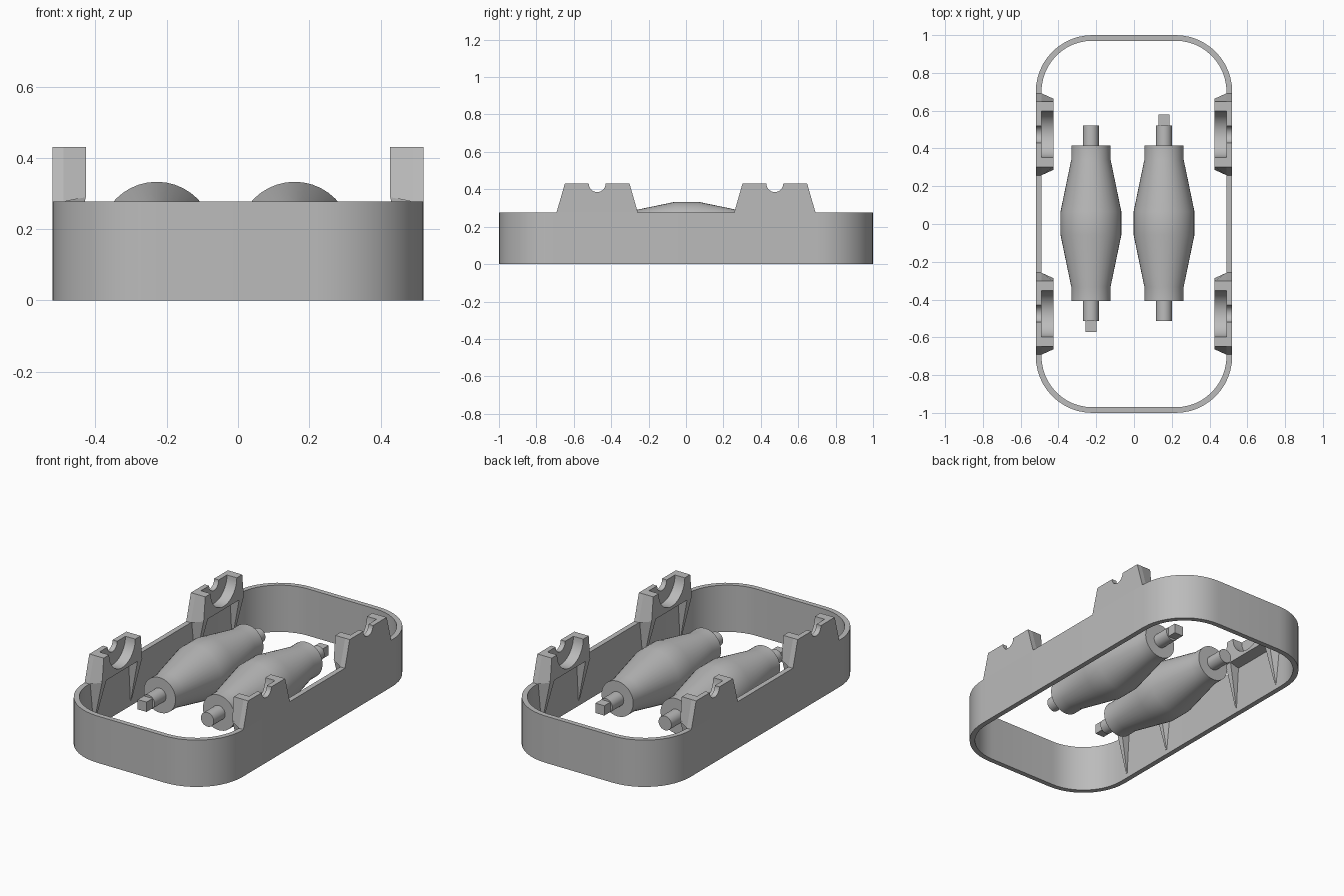
import bpy, bmesh, math
from mathutils import Vector

cube = bpy.data.objects.get("Cube")
if cube:
    bpy.data.objects.remove(cube, do_unlink=True)

grey = bpy.data.materials.new("plain_grey")
grey.use_nodes = True
colour = (0.5, 0.5, 0.5, 1)
grey.diffuse_color = colour
grey.node_tree.nodes["Principled BSDF"].inputs["Base Color"].default_value = colour

HALF_W, HALF_L, WALL, RIM = 0.52, 1.0, 0.03, 0.277
TOP, INNER_X, BEARING_Y = 0.43, 0.426, 0.475


def loft(name, rings, closed=False, mirror=False):
    """Bridge matching rings of points; cap the ends or close the loop."""
    bm = bmesh.new()
    loops = [[bm.verts.new(p) for p in ring] for ring in rings]
    pairs = list(zip(loops, loops[1:]))
    if closed:
        pairs.append((loops[-1], loops[0]))
    else:
        bm.faces.new(loops[0])
        bm.faces.new(loops[-1])
    for a, b in pairs:
        for i in range(len(a)):
            j = (i + 1) % len(a)
            bm.faces.new((a[i], a[j], b[j], b[i]))
    bmesh.ops.recalc_face_normals(bm, faces=bm.faces)
    mesh = bpy.data.meshes.new(name)
    bm.to_mesh(mesh)
    bm.free()
    mesh.materials.append(grey)
    obj = bpy.data.objects.new(name, mesh)
    bpy.context.collection.objects.link(obj)
    if mirror:
        mod = obj.modifiers.new("four_corners", 'MIRROR')
        mod.use_axis = (True, True, False)
        mod.use_mirror_merge = False
    bpy.ops.object.select_all(action='DESELECT')
    obj.select_set(True)
    bpy.context.view_layer.objects.active = obj
    bpy.ops.object.shade_smooth_by_angle(angle=math.radians(30))
    return obj


def rounded_rect(inset, z, radius=0.3, steps=12):
    r, points = radius - inset, []
    for k, (sx, sy) in enumerate([(1, 1), (-1, 1), (-1, -1), (1, -1)]):
        for i in range(steps + 1):
            a = math.pi / 2 * (k + i / steps)
            points.append((sx * (HALF_W - radius) + r * math.cos(a),
                           sy * (HALF_L - radius) + r * math.sin(a), z))
    return points


def saddle(x, base_half, top_half, base_z, radius, steps=20):
    """Tower outline with a half-round seat in its top edge."""
    arc = [(radius * math.cos(a), TOP + radius * math.sin(a))
           for a in (math.pi * (1 + i / steps) for i in range(steps + 1))]
    outline = [(-base_half, base_z), (-top_half, TOP), *arc,
               (top_half, TOP), (base_half, base_z)]
    return [(x, BEARING_Y + y, z) for y, z in outline]


# Rounded frame wall
loft("frame_wall", [rounded_rect(0, 0), rounded_rect(0, RIM),
                    rounded_rect(WALL, RIM), rounded_rect(WALL, 0)], closed=True)

# Bearing towers: outer plate with shaft notch, inner block with wide pocket
inside = HALF_W - WALL
loft("tower_plate", [saddle(HALF_W, 0.217, 0.173, RIM, 0.045),
                     saddle(inside, 0.217, 0.173, RIM, 0.045)], mirror=True)
loft("bearing_block", [saddle(inside, 0.217, 0.173, RIM, 0.122),
                       saddle(INNER_X, 0.188, 0.173, 0.29, 0.122)], mirror=True)

# Tapered ribs running down the inside of the wall
for side, label in ((-1, "front"), (1, "rear")):
    def ring(z, x, inner_span, outer_span):
        spots = [(x, inner_span[0]), (x, inner_span[1]),
                 (inside + 0.004, outer_span[1]), (inside + 0.004, outer_span[0])]
        return [(px, BEARING_Y + side * py, z) for px, py in spots]
    loft("support_rib_" + label,
         [ring(0.295, INNER_X, (0.145, 0.187), (0.15, 0.212)),
          ring(0.03, inside - 0.002, (0.168, 0.176), (0.166, 0.178))], mirror=True)


# Rollers: barrel body with round shafts and one square drive end
def roller(name, x, drive):
    centre = Vector((x, 0.004, 0.172))
    profile = [(0.042, -0.518), (0.042, -0.411), (0.104, -0.411), (0.104, -0.337),
               (0.161, -0.062)]
    profile += [(r, -y) for r, y in reversed(profile)]
    turns = [math.tau * i / 40 for i in range(40)]
    loft(name + "_body", [[centre + Vector((r * math.cos(a), y, r * math.sin(a)))
                           for a in turns] for r, y in profile])
    corners = [(-1, -1), (1, -1), (1, 1), (-1, 1)]
    loft(name + "_drive_end", [[centre + Vector((0.029 * cx, drive * y, 0.029 * cz))
                                for cx, cz in corners] for y in (0.51, 0.575)])


roller("right_roller", -0.228, -1)
roller("left_roller", 0.159, 1)
